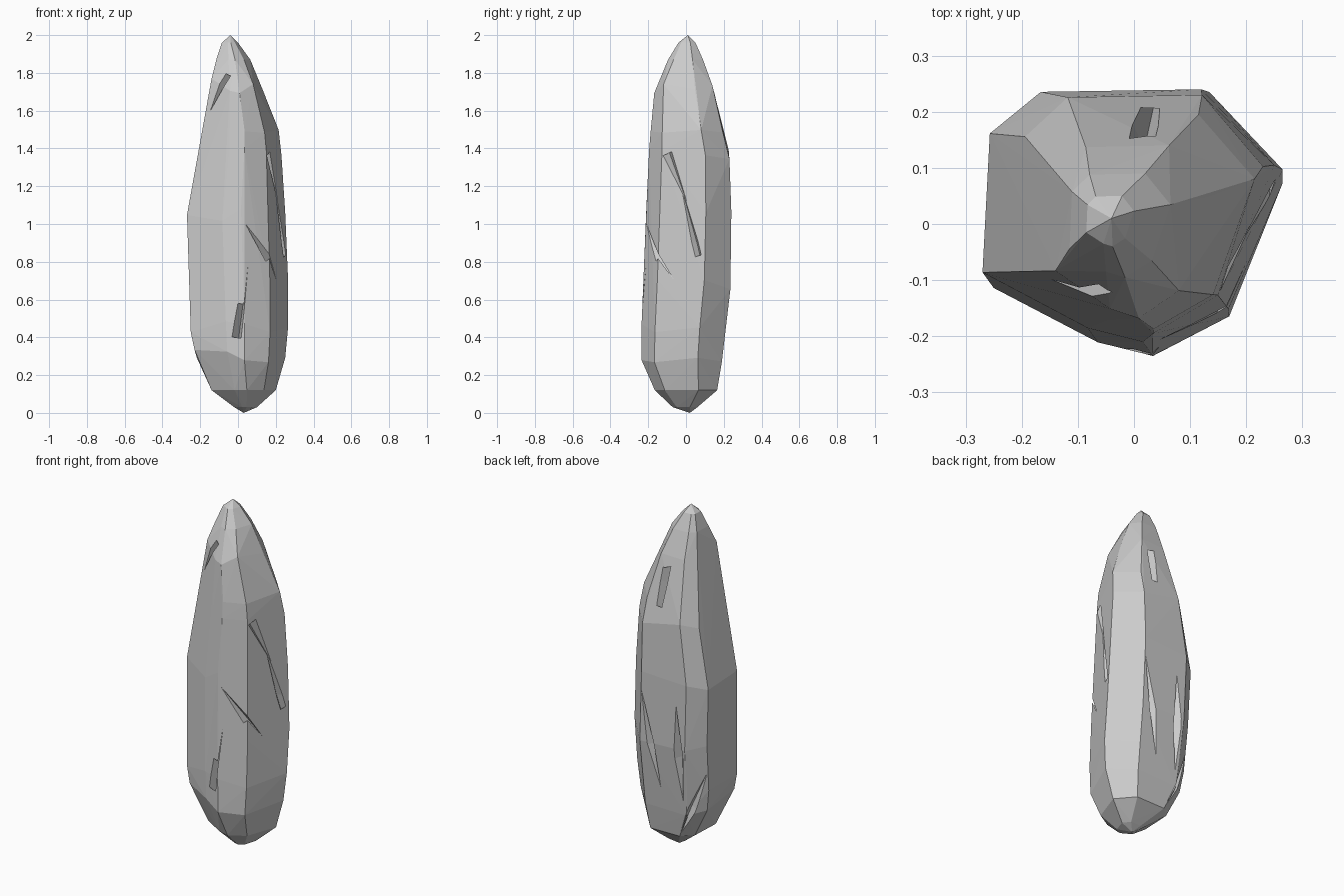
import bpy, bmesh, random
from mathutils import Vector
from mathutils.bvhtree import BVHTree

if "Cube" in bpy.data.objects:
    bpy.data.objects.remove(bpy.data.objects["Cube"])

random.seed(4)

# Plan outline of the stone, normalised to its bounding box
PLAN = [(0.1, -1), (0.63, -0.68), (1, 0.4), (0.5, 1),
        (-0.6, 0.98), (-0.95, 0.65), (-1, -0.45), (-0.28, -0.89)]
# Height, then x and y extents of each level
LEVELS = [(0.03, -0.02, 0.10, -0.07, 0.06),
          (0.12, -0.14, 0.20, -0.165, 0.165),
          (0.30, -0.23, 0.25, -0.235, 0.19),
          (0.45, -0.25, 0.265, -0.235, 0.205),
          (0.68, -0.257, 0.265, -0.225, 0.235),
          (1.05, -0.27, 0.25, -0.21, 0.24),
          (1.36, -0.205, 0.23, -0.195, 0.23),
          (1.49, -0.185, 0.215, -0.187, 0.195),
          (1.73, -0.14, 0.13, -0.168, 0.14),
          (1.87, -0.115, 0.065, -0.095, 0.09),
          (1.96, -0.085, 0.0, -0.04, 0.05)]


def hull_mesh(name, points):
    bm = bmesh.new()
    for p in points:
        bm.verts.new(p)
    res = bmesh.ops.convex_hull(bm, input=bm.verts)
    junk = {v for v in res["geom_interior"] + res["geom_unused"]
            if isinstance(v, bmesh.types.BMVert)}
    bmesh.ops.delete(bm, geom=list(junk), context='VERTS')
    bmesh.ops.recalc_face_normals(bm, faces=bm.faces)
    tree = BVHTree.FromBMesh(bm)
    mesh = bpy.data.meshes.new(name)
    bm.to_mesh(mesh)
    bm.free()
    obj = bpy.data.objects.new(name, mesh)
    bpy.context.collection.objects.link(obj)
    return obj, tree


# Standing stone body
pts = [(0.03, 0.02, 0), (-0.04, 0.01, 2.0)]
for z, x0, x1, y0, y1 in LEVELS:
    for u, v in PLAN:
        jitter = random.uniform(-0.04, 0.04) if 0.25 < z < 1.8 else 0
        pts.append(((x0 + x1) / 2 + u * (x1 - x0) / 2,
                    (y0 + y1) / 2 + v * (y1 - y0) / 2, z + jitter))
rock, tree = hull_mesh("standing_stone", pts)


def groove(a, b, width, depth):
    """Carve a tapered V-shaped crack into the surface from a to b."""
    a, _, _, _ = tree.find_nearest(Vector(a))
    b, _, _, _ = tree.find_nearest(Vector(b))
    m, n, _, _ = tree.find_nearest(a.lerp(b, 0.55))
    side = (b - a).cross(n).normalized() * width / 2
    cutter, _ = hull_mesh("crack_cutter", [
        a, b, m + side + n * 0.012, m - side + n * 0.012, m - n * depth])
    cutter.hide_render = True
    mod = rock.modifiers.new("crack", 'BOOLEAN')
    mod.operation = 'DIFFERENCE'
    mod.solver = 'EXACT'
    mod.object = cutter
    bpy.context.view_layer.objects.active = rock
    bpy.ops.object.modifier_apply(modifier=mod.name)
    bpy.data.objects.remove(cutter, do_unlink=True)


# Cracks: start, end, width, depth
CRACKS = [
    ((0.05, -0.18, 1.60), (0.22, 0.00, 1.12), 0.06, 0.03),    # right, upper
    ((0.21, -0.03, 1.20), (0.26, 0.13, 0.66), 0.05, 0.03),    # right, lower
    ((0.04, -0.21, 1.00), (0.20, -0.06, 0.70), 0.05, 0.035),  # front right
    ((0.06, -0.22, 0.80), (-0.05, -0.20, 0.14), 0.06, 0.04),  # front foot
    ((-0.16, -0.12, 1.60), (0.03, -0.08, 1.88), 0.04, 0.03),  # top ledge
    ((0.00, 0.05, 1.95), (0.04, 0.22, 1.28), 0.06, 0.04),     # back, upper
    ((-0.10, 0.24, 0.92), (-0.12, 0.20, 0.35), 0.07, 0.035),  # back, middle
    ((-0.25, 0.16, 0.52), (-0.08, 0.17, 0.14), 0.06, 0.035),  # back foot
    ((0.12, 0.24, 0.95), (0.02, 0.20, 0.40), 0.06, 0.03),     # back right
]
for c in CRACKS:
    groove(*c)
